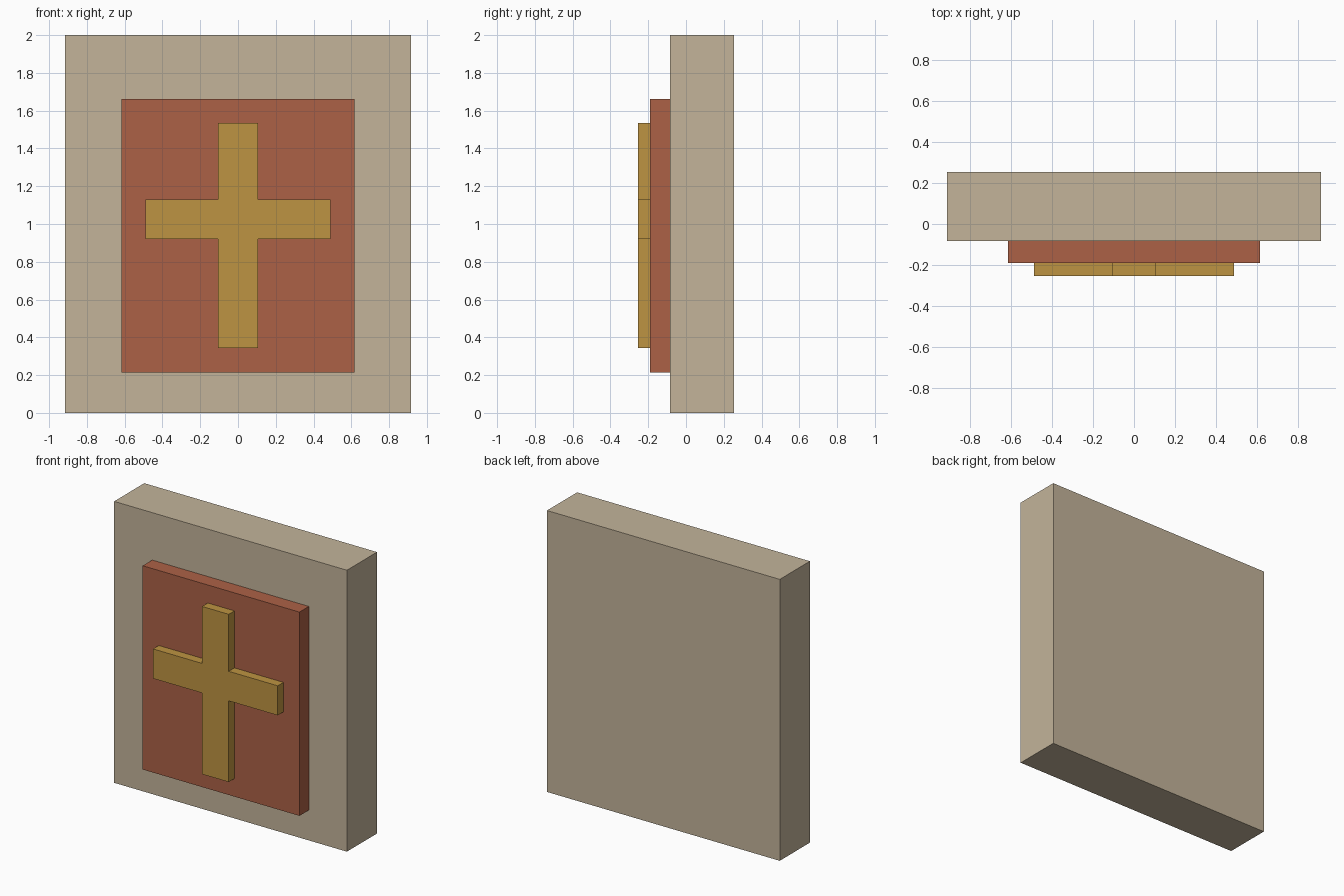
import bpy
import bmesh

default = bpy.data.objects.get("Cube")
if default:
    bpy.data.objects.remove(default, do_unlink=True)


def material(name, color):
    mat = bpy.data.materials.new(name)
    mat.use_nodes = True
    mat.diffuse_color = (*color, 1)
    mat.node_tree.nodes["Principled BSDF"].inputs["Base Color"].default_value = (*color, 1)
    return mat


def extruded(name, outline, front, back, mat):
    """Extrude an x-z outline from front to back along y."""
    bm = bmesh.new()
    face = bm.faces.new([bm.verts.new((x, front, z)) for x, z in outline])
    grown = bmesh.ops.extrude_face_region(bm, geom=[face], use_keep_orig=True)
    verts = [g for g in grown["geom"] if isinstance(g, bmesh.types.BMVert)]
    bmesh.ops.translate(bm, verts=verts, vec=(0, back - front, 0))
    bmesh.ops.recalc_face_normals(bm, faces=bm.faces)
    mesh = bpy.data.meshes.new(name)
    bm.to_mesh(mesh)
    bm.free()
    mesh.materials.append(mat)
    obj = bpy.data.objects.new(name, mesh)
    bpy.context.collection.objects.link(obj)
    return obj


def rectangle(half_width, bottom, top):
    return [(-half_width, bottom), (half_width, bottom),
            (half_width, top), (-half_width, top)]


def cross(stem, arm, bottom, arm_bottom, arm_top, top):
    right = [(stem, bottom), (stem, arm_bottom), (arm, arm_bottom),
             (arm, arm_top), (stem, arm_top), (stem, top)]
    return right + [(-x, z) for x, z in reversed(right)]


stone = material("pale stone", (0.546, 0.456, 0.323))
clay = material("red clay", (0.413, 0.12, 0.061))
gold = material("dull gold", (0.515, 0.296, 0.054))

# Backing slab, raised panel and cross in relief
extruded("slab", rectangle(0.915, 0, 2), -0.084, 0.254, stone)
extruded("panel", rectangle(0.616, 0.215, 1.663), -0.19, -0.084, clay)
extruded("cross", cross(0.105, 0.49, 0.343, 0.92, 1.13, 1.535), -0.254, -0.19, gold)
